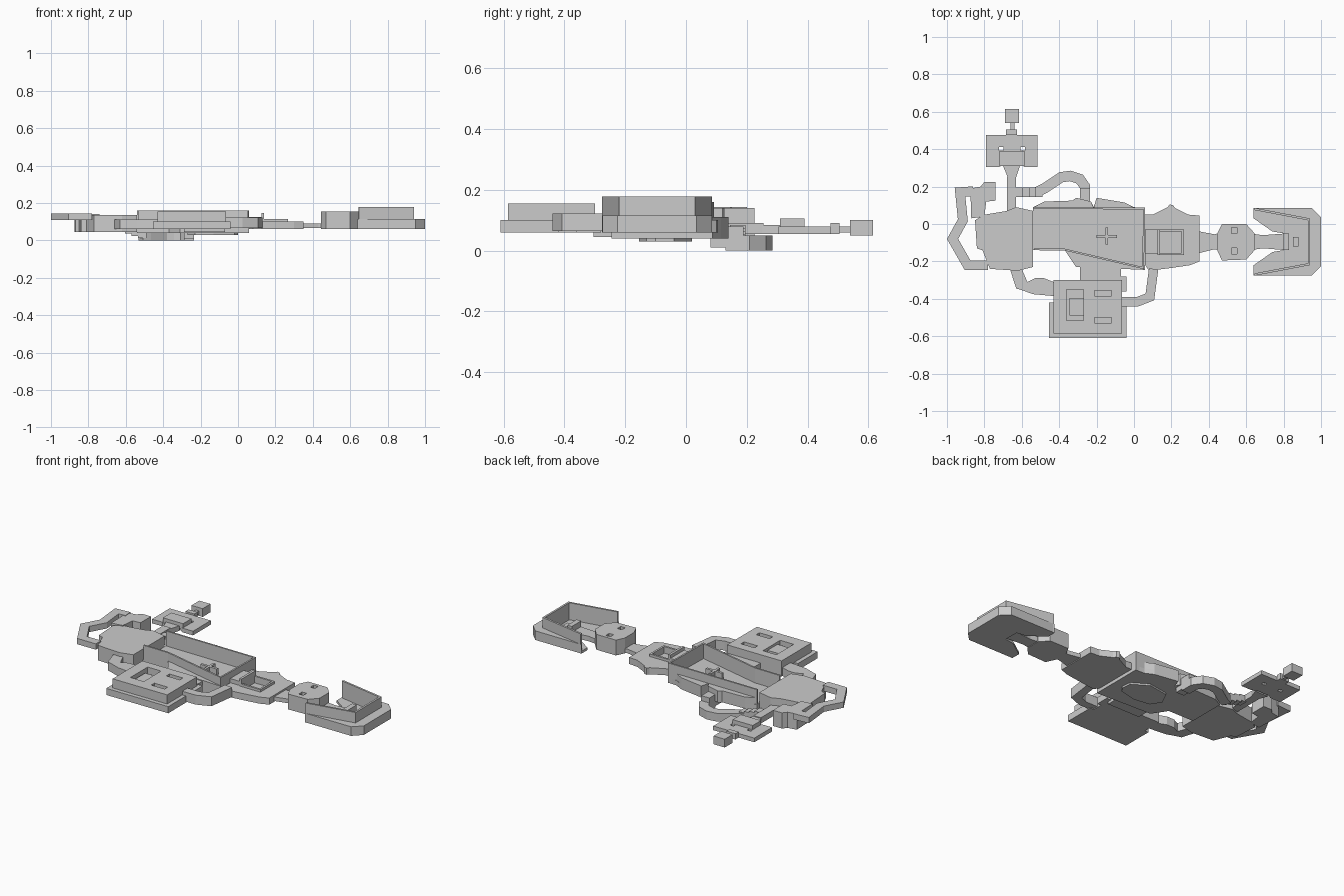
import bpy, bmesh
from mathutils import Vector


def prism(name, pts, z0, z1):
    """Extrude a plan outline between two heights."""
    bm = bmesh.new()
    f = bm.faces.new([bm.verts.new((x, y, z0)) for x, y in pts])
    ext = bmesh.ops.extrude_face_region(bm, geom=[f])
    up = [v for v in ext['geom'] if isinstance(v, bmesh.types.BMVert)]
    bmesh.ops.translate(bm, verts=up, vec=(0, 0, z1 - z0))
    bmesh.ops.recalc_face_normals(bm, faces=bm.faces)
    me = bpy.data.meshes.new(name)
    bm.to_mesh(me)
    bm.free()
    ob = bpy.data.objects.new(name, me)
    bpy.context.collection.objects.link(ob)
    return ob


def box(name, x0, x1, y0, y1, z0, z1):
    return prism(name, [(x0, y0), (x1, y0), (x1, y1), (x0, y1)], z0, z1)


def ribbon(name, path, w, z0, z1):
    """Strip of constant width with mitred bends: corridors and walls."""
    p = [Vector(q) for q in path]
    left, right = [], []
    for i, q in enumerate(p):
        a = (q - p[i - 1]).normalized() if i else (p[1] - q).normalized()
        b = (p[i + 1] - q).normalized() if i < len(p) - 1 else a
        na, nb = Vector((-a.y, a.x)), Vector((-b.y, b.x))
        m = (na + nb).normalized()
        m *= w / 2 / max(m.dot(na), 0.4)
        left.append(tuple(q + m))
        right.append(tuple(q - m))
    return prism(name, left + right[::-1], z0, z1)


def cut(ob, x0, x1, y0, y1, z0, z1):
    c = box(ob.name + "_cutter", x0, x1, y0, y1, z0, z1)
    c.hide_render = True
    c.display_type = 'WIRE'
    c.hide_set(True)
    m = ob.modifiers.new("pit", 'BOOLEAN')
    m.object = c
    m.operation = 'DIFFERENCE'
    m.solver = 'EXACT'


# Round end room on the left, and its side chamber
prism("left_room", [(-.85, .02), (-.8, .05), (-.68, .07), (-.63, .09), (-.54, .07),
                    (-.54, -.23), (-.62, -.25), (-.77, -.24), (-.81, -.14), (-.84, -.13)],
      .045, .135)
prism("side_chamber", [(-.8, .225), (-.74, .225), (-.74, .125), (-.79, .12), (-.80, .04),
                       (-.87, .03), (-.875, .19), (-.82, .2)], .045, .14)
ribbon("loop_corridor", [(-.86, .175), (-.93, .17), (-.915, .02), (-.97, -.08),
                         (-.89, -.22), (-.78, -.22)], .052, .108, .143)

# Upper wing
box("upper_passage", -.68, -.63, .06, .255, .055, .09)
prism("upper_neck", [(-.70, .31), (-.675, .25), (-.63, .25), (-.61, .31)], .055, .085)
upper = prism("upper_room", [(-.79, .305), (-.72, .305), (-.70, .32), (-.61, .32), (-.585, .305),
                             (-.515, .305), (-.515, .475), (-.79, .475)], .055, .08)
box("upper_room_platform", -.72, -.585, .31, .39, .07, .105)
for x in (-.71, -.595):
    cut(upper, x - .012, x + .012, .392, .412, .04, .1)
box("upper_door", -.685, -.625, .475, .505, .055, .09)
box("upper_stem", -.66, -.64, .5, .545, .06, .08)
box("upper_pad", -.69, -.615, .54, .615, .05, .1)

# Sunken corridor with steps
for i in range(4):
    box("corridor_step", -.64 + .035 * i, -.595 + .035 * i, .145, .195,
        .048 - .012 * i, .085 - .01 * i)
ribbon("sunken_corridor", [(-.52, .17), (-.48, .19), (-.39, .25), (-.34, .257), (-.29, .24),
                           (-.262, .2), (-.262, .13)], .055, 0, .05)
box("sunken_corridor_end", -.29, -.235, .08, .19, .01, .08)

# Great hall: base with alcoves, floor basin and standing walls
prism("hall_base", [(-.54, .09), (-.48, .12), (-.33, .125), (-.31, .14), (-.23, .12), (-.215, .09),
                    (-.2, .14), (-.05, .115), (0, .09), (.06, .085), (.06, -.245),
                    (-.31, -.23), (-.37, -.14), (-.54, -.14)], .04, .07)
prism("hall_alcove_left", [(-.54, .088), (-.48, .12), (-.33, .125), (-.31, .14), (-.23, .12),
                           (-.215, .088)], .04, .11)
prism("hall_alcove_right", [(-.215, .088), (-.2, .14), (-.05, .115), (0, .088)], .04, .11)
prism("hall_side_ledge", [(-.37, -.14), (-.31, -.23), (.055, -.245), (.04, -.235)], .04, .11)
prism("hall_basin", [(-.27, -.08), (-.23, -.14), (-.13, -.155), (-.02, -.13), (0, -.1),
                     (-.005, -.04), (-.1, .02), (-.23, 0)], .03, .05)
ribbon("hall_wall", [(-.535, -.135), (-.37, -.137), (.048, -.235), (.055, .082), (-.54, .087)],
       .01, .04, .16)
box("hall_table_long", -.2, -.09, -.075, -.06, .07, .11)
box("hall_table_cross", -.152, -.138, -.11, -.02, .07, .11)

# Store room on the front side
box("store_base", -.455, -.04, -.61, -.42, .06, .1)
store = box("store_body", -.43, -.065, -.585, -.30, .06, .155)
cut(store, -.36, -.27, -.515, -.35, .115, .2)
for y in (-.37, -.515):
    cut(store, -.21, -.12, y - .015, y + .015, .12, .2)
box("store_crate", -.345, -.27, -.49, -.395, .11, .14)
box("store_link", -.29, -.07, -.305, -.22, .045, .105)
box("store_door", -.07, -.04, -.36, -.28, .06, .1)
ribbon("store_corridor_right", [(-.07, -.415), (.02, -.415), (.085, -.39), (.105, -.24)],
       .05, .065, .122)
prism("store_corridor_left", [(-.665, -.235), (-.63, -.345), (-.61, -.35), (-.54, -.375),
                              (-.43, -.385), (-.43, -.31), (-.48, -.29), (-.53, -.29),
                              (-.57, -.31), (-.6, -.24)], .06, .112)

# Middle room with a square pit
middle = prism("middle_room", [(.06, .05), (.1, .05), (.18, .09), (.19, .105), (.21, .1), (.22, .085),
                               (.29, .05), (.35, .045), (.35, -.2), (.3, -.22), (.2, -.235),
                               (.08, -.25), (.06, -.22)], .06, .1)
cut(middle, .14, .255, -.155, -.04, .075, .2)
ribbon("pit_rim", [(.13, -.035), (.26, -.035), (.26, -.16), (.13, -.16)], .012, .07, .115)
box("pit_wall", .125, .14, -.165, -.03, .07, .145)
box("hall_door", .06, .13, -.16, -.03, .07, .125)
prism("middle_corridor", [(.35, -.04), (.43, -.055), (.45, -.05), (.45, -.14), (.43, -.135),
                          (.35, -.155)], .065, .09)

# Link room with two small pits
link = prism("link_room", [(.445, -.05), (.47, 0), (.6, 0), (.645, -.05), (.645, -.14),
                           (.6, -.19), (.47, -.195), (.445, -.14)], .062, .155)
for y in (-.035, -.145):
    cut(link, .52, .55, y - .016, y + .016, .11, .2)
prism("end_corridor", [(.62, -.05), (.69, -.06), (.75, -.055), (.82, -.05), (.82, -.14),
                       (.75, -.135), (.69, -.13), (.62, -.14)], .065, .095)

# Bridge on the right: floor, low rim and tall tapering wall
outer = [(.64, .085), (.95, .085), (1, .035), (1, -.225), (.95, -.275), (.64, -.275)]
prism("bridge_floor", outer + [(.64, -.22), (.74, -.15), (.8, -.14), (.8, -.05),
                               (.74, -.04), (.64, .03)], .06, .075)
taper = [(.645, -.27), (.935, -.215), (.935, .025), (.645, .08)]
prism("bridge_rim", outer + taper, .06, .115)
ribbon("bridge_wall", taper, .012, .06, .178)
box("bridge_console", .8, .83, -.14, -.05, .07, .13)
box("bridge_seat", .85, .88, -.12, -.07, .07, .105)
